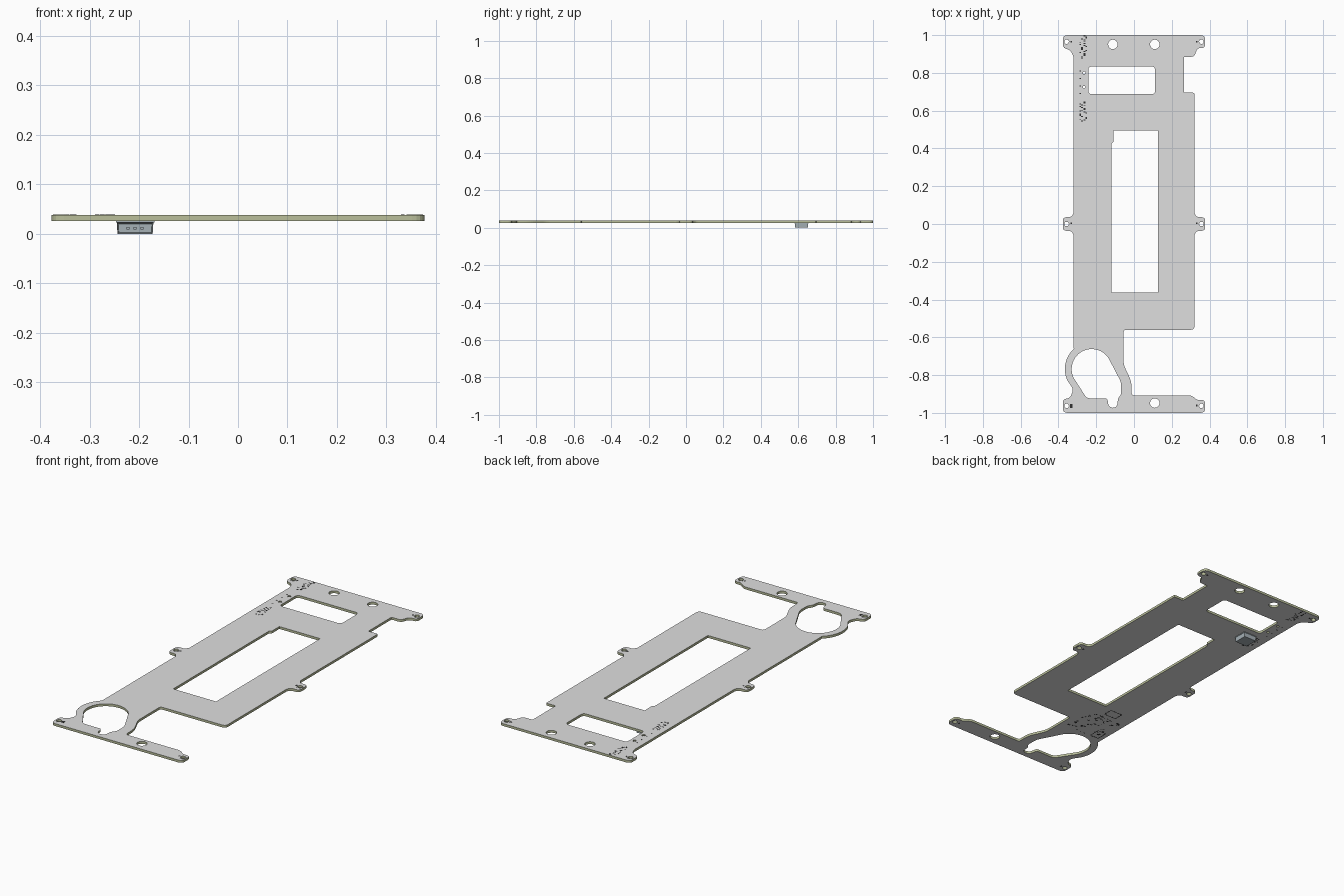
import bpy, bmesh, math, random
from mathutils import Vector

old = bpy.data.objects.get("Cube")
if old:
    bpy.data.objects.remove(old)


def material(name, rgb):
    m = bpy.data.materials.new(name)
    m.use_nodes = True
    m.diffuse_color = (*rgb, 1)
    m.node_tree.nodes["Principled BSDF"].inputs["Base Color"].default_value = (*rgb, 1)
    return m


grey = material("board grey", (0.74, 0.74, 0.74))
olive = material("edge olive", (0.49, 0.52, 0.33))
steel = material("connector blue grey", (0.38, 0.44, 0.47))
dark = material("marking dark", (0.03, 0.03, 0.03))
BOTTOM, TOP = 0.026, 0.0385
W = 0.377


def finish(bm, name, *mats):
    mesh = bpy.data.meshes.new(name)
    bm.to_mesh(mesh)
    bm.free()
    for m in mats:
        mesh.materials.append(m)
    bpy.context.collection.objects.link(bpy.data.objects.new(name, mesh))


def rounded(points, steps=5):
    """Closed outline from (x, y, corner radius) points."""
    out = []
    for i, (x, y, r) in enumerate(points):
        p = Vector((x, y))
        a = Vector(points[i - 1][:2]) - p
        b = Vector(points[(i + 1) % len(points)][:2]) - p
        r = min(r, a.length * 0.48, b.length * 0.48)
        if r < 0.001:
            out.append(p)
            continue
        s, e = p + a.normalized() * r, p + b.normalized() * r
        for k in range(steps + 1):
            t = k / steps
            out.append(s * (1 - t) ** 2 + p * 2 * t * (1 - t) + e * t * t)
    return out


def arc(cx, cy, r, start, end, n=16):
    angles = [math.radians(start + (end - start) * k / n) for k in range(n + 1)]
    return [(cx + r * math.cos(a), cy + r * math.sin(a), 0) for a in angles]


def circle(cx, cy, r, n=20):
    return arc(cx, cy, r, 0, 360 - 360 / n, n - 1)


def rect(x0, x1, y0, y1, r=0):
    return [(x0, y0, r), (x1, y0, r), (x1, y1, r), (x0, y1, r)]


def plate(loops, z0, z1):
    """Flat plate filled between its outline and its openings."""
    curve = bpy.data.curves.new("plate_outline", "CURVE")
    curve.dimensions = "2D"
    curve.fill_mode = "BOTH"
    curve.extrude = (z1 - z0) / 2
    for loop in loops:
        pts = rounded(loop)
        spline = curve.splines.new("POLY")
        spline.points.add(len(pts) - 1)
        for sp, p in zip(spline.points, pts):
            sp.co = (p.x, p.y, 0, 1)
        spline.use_cyclic_u = True
    helper = bpy.data.objects.new("plate_helper", curve)
    bpy.context.collection.objects.link(helper)
    bpy.context.view_layer.update()
    mesh = bpy.data.meshes.new_from_object(
        helper.evaluated_get(bpy.context.evaluated_depsgraph_get()))
    bpy.data.objects.remove(helper)
    bm = bmesh.new()
    bm.from_mesh(mesh)
    bpy.data.meshes.remove(mesh)
    bmesh.ops.remove_doubles(bm, verts=bm.verts, dist=0.0001)
    bmesh.ops.recalc_face_normals(bm, faces=bm.faces)
    bmesh.ops.translate(bm, vec=(0, 0, (z0 + z1) / 2), verts=bm.verts)
    for f in bm.faces:
        f.smooth = False
        f.material_index = 0 if abs(f.normal.z) > 0.5 else 1
    return bm


def middle_ear(side):
    # Mounting ear halfway along a long edge, listed from its back to its front
    return [(side * 0.32, 0.055, 0.01), (side * 0.335, 0.036, 0.01), (side * W, 0.036, 0.035),
            (side * W, -0.036, 0.035), (side * 0.335, -0.036, 0.01), (side * 0.32, -0.055, 0.01)]


# Board outline, clockwise from the back left-hand corner of the plan
outline = [(-W, 1, 0.025), (W, 1, 0.025), (W, 0.932, 0.03), (0.335, 0.932, 0.02),
           (0.32, 0.885, 0.02), (0.265, 0.885, 0.005), (0.265, 0.695, 0.005), (0.32, 0.695, 0.008)]
outline += middle_ear(1)
outline += [(0.32, -0.56, 0.02), (-0.055, -0.56, 0.015), (-0.055, -0.745, 0.02),
            (-0.013, -0.835, 0.03), (-0.013, -0.907, 0.015), (0.305, -0.907, 0.02),
            (0.335, -0.932, 0.01), (W, -0.932, 0.03), (W, -1, 0.025), (-W, -1, 0.025),
            (-W, -0.928, 0.03), (-0.34, -0.922, 0.02), (-0.32, -0.877, 0.02)]
outline += arc(-0.223, -0.768, 0.143, 205, 132)
outline += [(-0.32, -0.655, 0)] + middle_ear(-1)[::-1]
outline += [(-0.32, 0.885, 0.01), (-0.335, 0.92, 0.02), (-W, 0.932, 0.03)]

# Openings: two windows, a teardrop with a lobe, and round holes
cuts = [rect(-0.242, 0.112, 0.687, 0.834, 0.02),
        [(-0.12, -0.362, 0), (0.127, -0.362, 0), (0.127, 0.496, 0), (-0.109, 0.496, 0),
         (-0.109, 0.433, 0.005), (-0.12, 0.426, 0.005)]]
teardrop = arc(-0.224, -0.768, 0.106, 25, 208, 24)
teardrop += [(-0.25, -0.923, 0.02), (-0.142, -0.923, 0.01)]
teardrop += arc(-0.112, -0.948, 0.025, 180, 360, 10)
teardrop += [(-0.085, -0.923, 0.01), (-0.068, -0.903, 0.015), (-0.068, -0.838, 0.02)]
cuts.append(teardrop)
cuts += [circle(x, y, 0.025) for x, y in ((-0.112, 0.951), (0.11, 0.951), (0.11, -0.948))]
ear_holes = [(s * 0.357, y, 0.012) for s in (-1, 1) for y in (0.965, 0, -0.963)]
peg_holes = [(-0.264, y, 0.007) for y in (0.725, 0.8)]
cuts += [circle(*h) for h in ear_holes + peg_holes]
finish(plate([outline] + cuts, BOTTOM, TOP), "circuit_board", grey, olive)

# Thin raised rings around the small holes
for x, y, r in ear_holes + peg_holes:
    ring = plate([circle(x, y, r * 1.4), circle(x, y, r)], TOP, TOP + 0.001)
    finish(ring, "hole_ring", grey, olive)


def add_box(bm, x0, x1, y0, y1, z0, z1):
    verts = bmesh.ops.create_cube(bm, size=1)["verts"]
    for v in verts:
        v.co = ((x0 + x1) / 2 + v.co.x * (x1 - x0), (y0 + y1) / 2 + v.co.y * (y1 - y0),
                (z0 + z1) / 2 + v.co.z * (z1 - z0))
    return verts


# Connector under the board: tapered shell, open at the front, with contacts inside
bm = bmesh.new()
verts = add_box(bm, -0.245, -0.171, 0.583, 0.653, 0, BOTTOM - 0.003)
for v in verts:
    if v.co.z < 0.01:
        v.co.x = -0.208 + (v.co.x + 0.208) * 0.96
mouth = [f for f in bm.faces if all(v.co.y < 0.6 for v in f.verts)]
bmesh.ops.inset_region(bm, faces=mouth, thickness=0.004)
bmesh.ops.translate(bm, vec=(0, 0.04, 0), verts=mouth[0].verts)
add_box(bm, -0.247, -0.169, 0.581, 0.655, BOTTOM - 0.003, BOTTOM)
for x in (-0.222, -0.208, -0.194):
    add_box(bm, x - 0.003, x + 0.003, 0.59, 0.624, 0.009, 0.014)
finish(bm, "connector", steel)

# Fine printed marks on both faces
random.seed(4)
bm = bmesh.new()


def mark(x, y, w, h, top):
    z = TOP if top else BOTTOM
    add_box(bm, x - w / 2, x + w / 2, y - h / 2, y + h / 2, z - 0.0003, z + 0.0003)


def frame(x, y, w, h):
    for s in (-1, 1):
        mark(x + s * w / 2, y, 0.004, h, False)
        mark(x, y + s * h / 2, w, 0.004, False)


for top in (True, False):
    for y0, y1 in ((0.545, 0.645), (0.88, 0.995)):
        for k in range(22):
            y = y0 + (y1 - y0) * k / 21
            mark(random.choice((-0.285, -0.275, -0.262, -0.253)), y, 0.009, 0.005, top)
    for y in (0.69, 0.73, 0.77, 0.81):
        mark(-0.285, y, 0.008, 0.005, top)
    for s in (-1, 1):
        for y in (0.965, 0.004, -0.96):
            mark(s * 0.333, y, 0.008, 0.01, top)
mark(-0.333, -0.963, 0.014, 0.02, True)

# Cluster of pads and frames under the narrow neck
for k in range(60):
    mark(random.uniform(-0.29, -0.09), random.uniform(-0.64, -0.45), random.uniform(0.004, 0.014),
         random.uniform(0.004, 0.01), False)
frame(-0.2, -0.4, 0.07, 0.05)
frame(-0.27, -0.6, 0.05, 0.06)
finish(bm, "printed_marks", dark)
